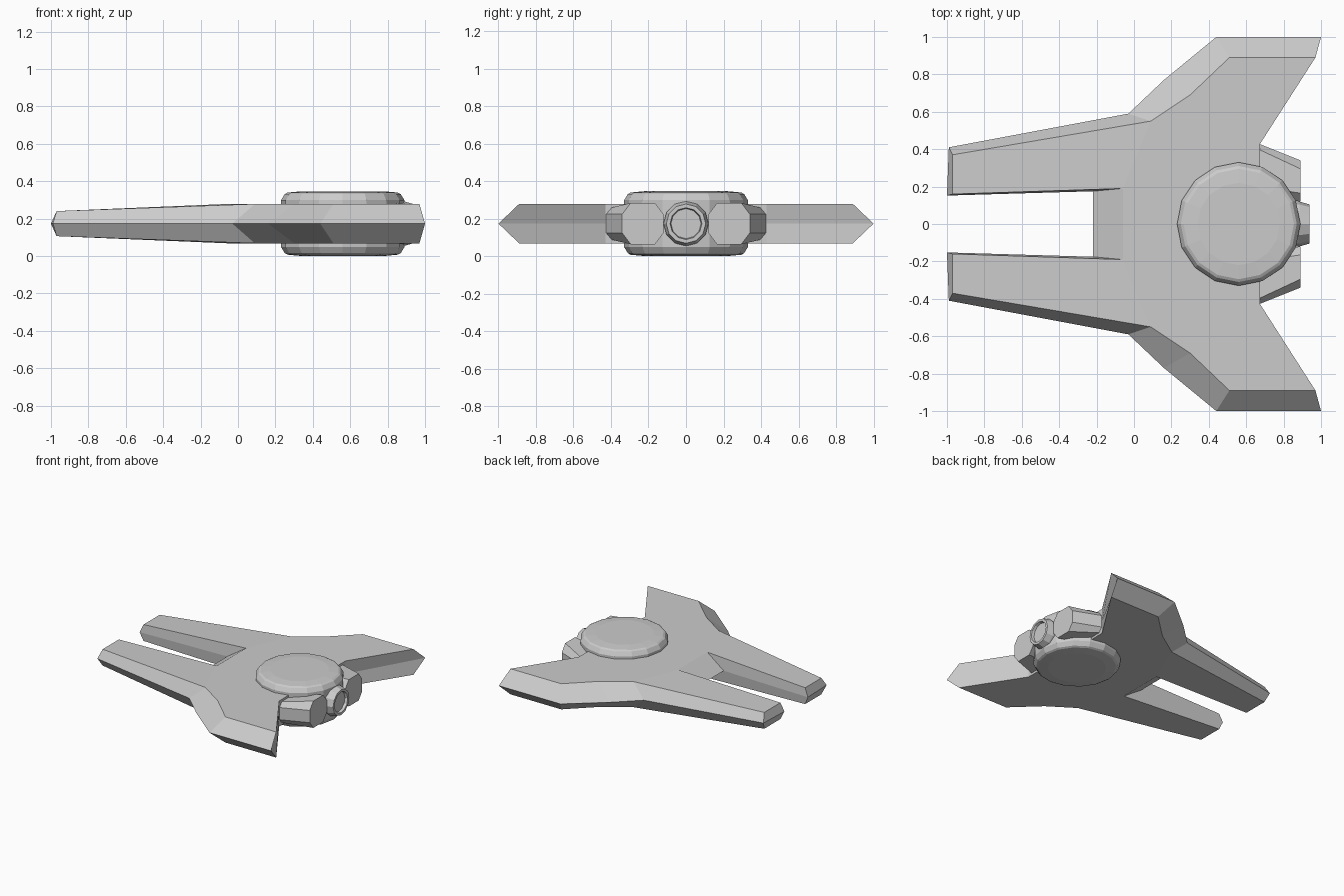
import bpy, bmesh, math

if "Cube" in bpy.data.objects:
    bpy.data.objects.remove(bpy.data.objects["Cube"])

MID = 0.173          # height of the symmetry plane
DISC_X = 0.56

grey = bpy.data.materials.new("hull_grey")
grey.use_nodes = True
colour = (0.6, 0.6, 0.6, 1)
grey.diffuse_color = colour
grey.node_tree.nodes["Principled BSDF"].inputs["Base Color"].default_value = colour


def finish(name, bm):
    """Weld, orient and turn a bmesh into a flat shaded object."""
    bmesh.ops.remove_doubles(bm, verts=bm.verts, dist=0.0005)
    bmesh.ops.recalc_face_normals(bm, faces=bm.faces)
    mesh = bpy.data.meshes.new(name)
    bm.to_mesh(mesh)
    bm.free()
    mesh.materials.append(grey)
    obj = bpy.data.objects.new(name, mesh)
    bpy.context.collection.objects.link(obj)
    return obj


def loft(bm, rings):
    """Skin equal rings of points and cap both ends."""
    loops = [[bm.verts.new(p) for p in ring] for ring in rings]
    n = len(loops[0])
    for a, b in zip(loops, loops[1:]):
        for i in range(n):
            j = (i + 1) % n
            bm.faces.new((a[i], a[j], b[j], b[i]))
    bm.faces.new(loops[0])
    bm.faces.new(loops[-1])


def lathe(name, profile, sides, place):
    """Revolve (radius, offset) pairs; place maps u, v, offset to a point."""
    bm = bmesh.new()
    turn = [2 * math.pi * i / sides for i in range(sides)]
    loft(bm, [[place(r * math.cos(t), r * math.sin(t), h) for t in turn]
              for r, h in profile])
    return finish(name, bm)


# Hull: deck outline paired with the wider outline at mid height
deck = [(-0.06, 0), (-0.06, 0.19), (-0.97, 0.16), (-0.97, 0.37), (0.09, 0.55),
        (0.30, 0.69), (0.51, 0.89), (0.97, 0.89), (0.675, 0.43), (0.67, 0)]
rim = [(-0.22, 0), (-0.22, 0.175), (-1, 0.152), (-0.99, 0.41), (-0.03, 0.59),
       (0.16, 0.77), (0.44, 1), (1, 1), (0.675, 0.43), (0.67, 0)]
bm = bmesh.new()
for side in (1, -1):
    for up in (1, -1):
        top = [bm.verts.new((x, side * y, MID + up * (0.067 if x < -0.9 else 0.105)))
               for x, y in deck]
        edge = [bm.verts.new((x, side * y, MID)) for x, y in rim]
        for i in range(len(deck) - 1):
            bm.faces.new((top[i], top[i + 1], edge[i + 1], edge[i]))
        bm.faces.new(top[1:5])                       # tapering prong
        bm.faces.new([top[0], top[1]] + top[4:])     # level deck and wing
finish("hull", bm)

# Round saucer through the hull
half = [(0.22, 0.173), (0.295, 0.166), (0.31, 0.158), (0.33, 0.125)]
profile = half + [(r, -h) for r, h in reversed(half)]
lathe("saucer", profile, 16, lambda u, v, h: (DISC_X + u, v, MID + h))

# Side thrusters, tapering from the hull to an octagonal end
root = [(0.43, 0.05), (0.40, 0.085), (0.20, 0.09), (0.15, 0.05)]
tail = [(0.34, 0.05), (0.295, 0.11), (0.165, 0.11), (0.12, 0.05)]
for name, side in (("left_thruster", 1), ("right_thruster", -1)):
    rings = []
    for x, pts in ((0.665, root), (0.89, tail)):
        ring = pts + [(y, -z) for y, z in reversed(pts)]
        rings.append([(x, side * y, MID + z) for y, z in ring])
    bm = bmesh.new()
    loft(bm, rings)
    finish(name, bm)

# Central nozzle with a recessed end
nozzle = [(0.10, 0.60), (0.10, 0.83), (0.12, 0.85), (0.12, 0.885),
          (0.105, 0.937), (0.085, 0.937), (0.08, 0.915)]
lathe("central_nozzle", nozzle, 12, lambda u, v, h: (h, u, MID + v))
